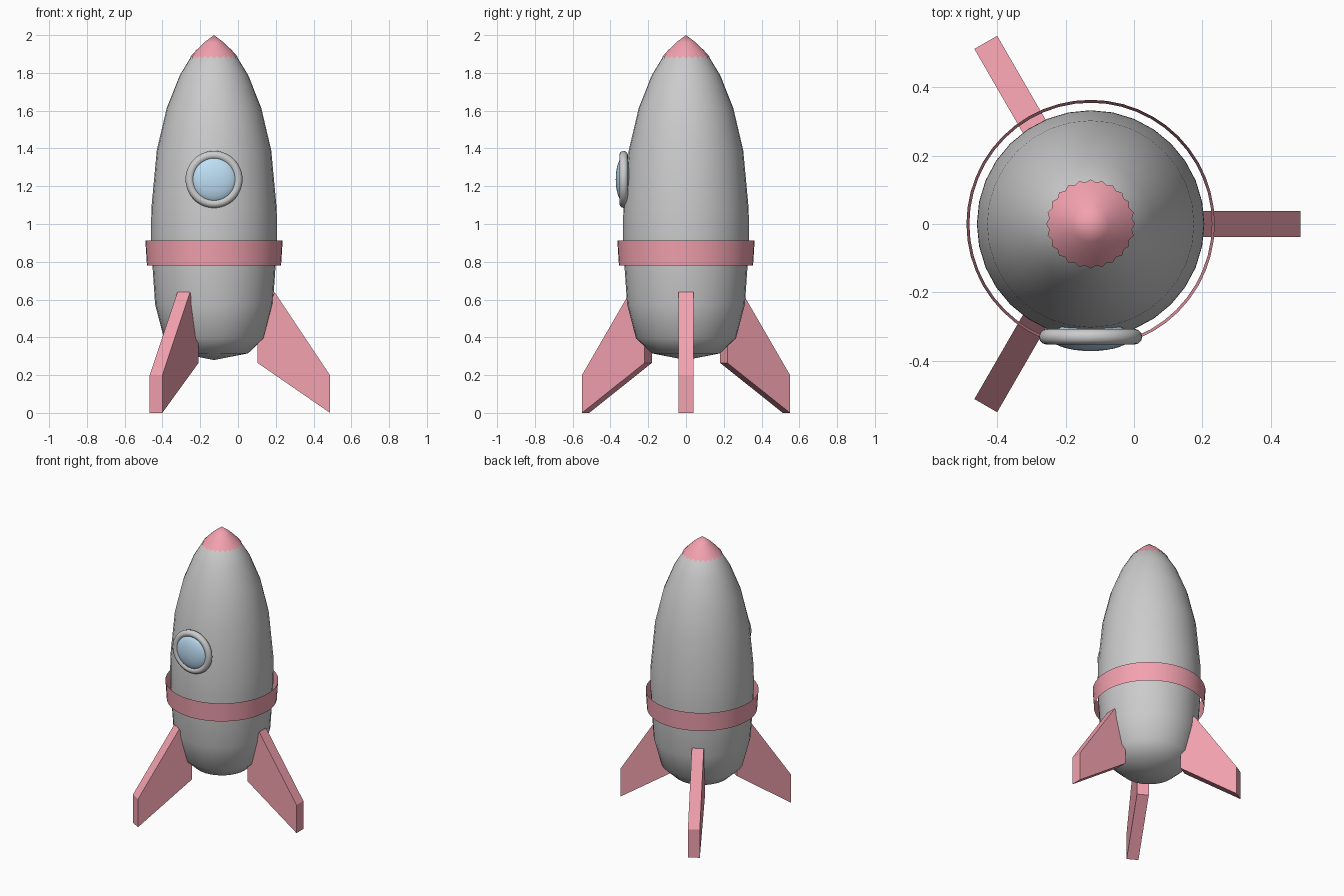
import bpy, bmesh
from math import sin, cos, pi, radians

if "Cube" in bpy.data.objects:
    bpy.data.objects.remove(bpy.data.objects["Cube"])

AXIS = -0.127  # x position of the rocket axis


def material(name, rgb):
    m = bpy.data.materials.new(name)
    m.diffuse_color = (*rgb, 1)
    m.use_nodes = True
    m.node_tree.nodes["Principled BSDF"].inputs["Base Color"].default_value = m.diffuse_color
    return m


red = material("red", (0.9, 0.36, 0.43))
blue = material("blue", (0.52, 0.74, 0.92))


def finish(name, bm, mat=None, smooth=True, recalc=True):
    if recalc:
        bmesh.ops.recalc_face_normals(bm, faces=bm.faces)
    mesh = bpy.data.meshes.new(name)
    bm.to_mesh(mesh)
    bm.free()
    ob = bpy.data.objects.new(name, mesh)
    bpy.context.collection.objects.link(ob)
    ob.location.x = AXIS
    if mat:
        mesh.materials.append(mat)
    for p in mesh.polygons:
        p.use_smooth = smooth
    return ob


def lathe(profile, n):
    """Spin (radius, z) points, listed bottom to top, around z."""
    bm = bmesh.new()
    rings = []
    for r, z in profile:
        count = 1 if r == 0 else n
        rings.append([bm.verts.new((r * cos(2 * pi * i / n), r * sin(2 * pi * i / n), z))
                      for i in range(count)])
    for a, b in zip(rings, rings[1:]):
        for i in range(n):
            j = (i + 1) % n
            quad = [a[i % len(a)], a[j % len(a)], b[j % len(b)], b[i % len(b)]]
            bm.faces.new(list(dict.fromkeys(quad)))
    return bm, rings


# Hull
bm, _ = lathe([(0, 0.28), (0.18, 0.315), (0.265, 0.395), (0.312, 0.575), (0.326, 0.78),
               (0.333, 0.92), (0.332, 1.08), (0.303, 1.39), (0.25, 1.615), (0.182, 1.786),
               (0.12, 1.888), (0.09, 1.913), (0.05, 1.95), (0, 1.985)], 32)
finish("hull", bm)

# Nose cap with a toothed lower edge
bm, rings = lathe([(0.122, 1.89), (0.096, 1.918), (0.053, 1.96), (0, 2.0)], 48)
for v in rings[0][::2]:
    v.co.x *= 1.07
    v.co.y *= 1.07
    v.co.z -= 0.015
finish("nose_cap", bm, red, recalc=False)

# Open band around the hull
bm, _ = lathe([(0.355, 0.78), (0.3635, 0.912)], 48)
finish("band", bm, red, recalc=False)

# Fins
outline = [(0.23, 0.265), (0.614, 0.0), (0.614, 0.2), (0.32, 0.64), (0.23, 0.39)]
for k in range(3):
    bm = bmesh.new()
    face = bm.faces.new([bm.verts.new((r, -0.0385, z)) for r, z in outline])
    ext = bmesh.ops.extrude_face_region(bm, geom=[face])
    bmesh.ops.translate(bm, vec=(0, 0.077, 0),
                        verts=[g for g in ext["geom"] if isinstance(g, bmesh.types.BMVert)])
    fin = finish(f"fin_{k + 1}", bm, red, smooth=False)
    fin.rotation_euler.z = radians(120 * k)

# Window glass and rim
bm = bmesh.new()
bmesh.ops.create_uvsphere(bm, u_segments=32, v_segments=16, radius=0.12)
glass = finish("window_glass", bm, blue)
glass.scale.z = 0.35
glass.rotation_euler.x = pi / 2
glass.location = (AXIS, -0.33, 1.236)

bpy.ops.mesh.primitive_torus_add(major_radius=0.128, minor_radius=0.023, major_segments=48,
                                 minor_segments=12, location=(AXIS, -0.33, 1.236),
                                 rotation=(pi / 2, 0, 0))
bpy.context.object.name = "window_rim"
bpy.ops.object.shade_smooth()
